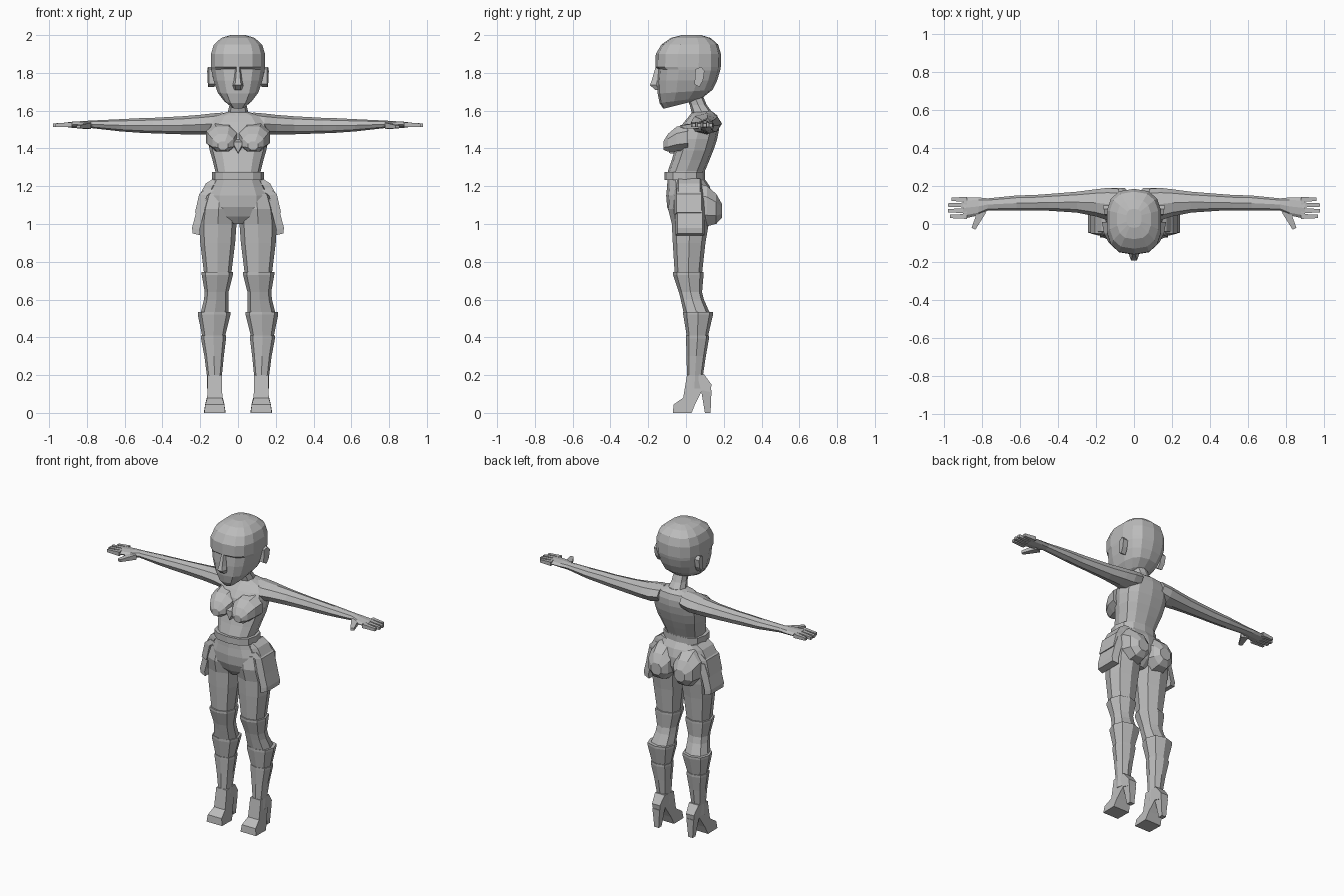
import bpy, bmesh
from math import cos, sin, pi, copysign
from mathutils import Vector

cube = bpy.data.objects.get("Cube")
if cube:
    bpy.data.objects.remove(cube, do_unlink=True)

skin = bpy.data.materials.new("plain grey")
skin.use_nodes = True
grey = (0.5, 0.5, 0.5, 1)
skin.diffuse_color = grey
skin.node_tree.nodes["Principled BSDF"].inputs["Base Color"].default_value = grey

CM = 0.01  # every dimension below is in hundredths of a unit


def loft(name, rings, side=1):
    """Skin a stack of equal rings, cap both ends; side=-1 mirrors it in x."""
    bm = bmesh.new()
    loops = [[bm.verts.new((p[0] * CM * side, p[1] * CM, p[2] * CM)) for p in ring] for ring in rings]
    count = len(loops[0])
    for low, high in zip(loops, loops[1:]):
        for i in range(count):
            j = (i + 1) % count
            bm.faces.new((low[i], low[j], high[j], high[i]))
    bm.faces.new(loops[0])
    bm.faces.new(loops[-1])
    bmesh.ops.recalc_face_normals(bm, faces=bm.faces)
    mesh = bpy.data.meshes.new(name)
    bm.to_mesh(mesh)
    bm.free()
    mesh.materials.append(skin)
    obj = bpy.data.objects.new(name, mesh)
    bpy.context.collection.objects.link(obj)
    return obj


def pair(name, rings):
    loft("left_" + name, rings)
    loft("right_" + name, rings, -1)


def outline(count, power=1.0, turn=0.0):
    """Unit rounded polygon; power under one makes it boxier."""
    for i in range(count):
        a = 2 * pi * (i + turn) / count
        yield tuple(copysign(abs(t) ** power, t) for t in (cos(a), sin(a)))


def flat_ring(z, front, back, x, half, z_back=None, count=8, power=0.8, turn=0.0):
    """Ring lying level, or tilted when z_back differs from z."""
    z_back = z if z_back is None else z_back
    mid, deep = (front + back) / 2, (back - front) / 2
    return [(x + half * u, mid + deep * v, z + (z_back - z) * (v + 1) / 2)
            for u, v in outline(count, power, turn)]


def upright_ring(x, y_low, y_high, z_low, z_high, count=8):
    """Ring facing along x, for the arms."""
    return [(x, (y_low + y_high) / 2 + (y_high - y_low) / 2 * u,
             (z_low + z_high) / 2 + (z_high - z_low) / 2 * v) for u, v in outline(count)]


def facing_ring(x, y, z, wide, tall, count=8):
    """Ring facing along y, for the bust, the seat and the ears."""
    return [(x + wide * u, y, z + tall * v) for u, v in outline(count, 0.9, 0.5)]


def bar(name, start, end, r_start, r_end, flat=1.0):
    """Four-sided tapering bar lying level."""
    start, end = Vector(start), Vector(end)
    across = (end - start).cross(Vector((0, 0, 1))).normalized()
    up = Vector((0, 0, flat))
    pair(name, [[p + r * (across * a + up * b) for a, b in ((1, 1), (-1, 1), (-1, -1), (1, -1))]
                for p, r in ((start, r_start), (end, r_end))])


# Head: front height, back height, front, back, half width
head = [(161, 165, -12, 4, 4), (164, 167, -14, 9, 7.5), (169, 171, -15, 14, 11),
        (176, 176, -15.2, 16.5, 13.2), (182, 181, -14.8, 18, 14.4), (183, 183, -16.2, 18.4, 14.6),
        (190, 190, -16, 18.5, 14.6), (195, 195, -13, 17, 13), (198.5, 198.5, -8, 13, 9),
        (200, 200, -2, 8, 4)]
loft("head", [flat_ring(zf, f, b, 0, w, zb, count=14, power=0.75, turn=0.5)
              for zf, zb, f, b, w in head])

# Nose: height, front, back, half width
loft("nose", [flat_ring(z, f, b, 0, w, count=6) for z, f, b, w in
              ((171, -16.5, -12, 2), (173.5, -19.5, -12, 2.8), (176, -18.5, -12, 2.2),
               (183, -16.4, -12, 1.3))])

# Ears: flat rims leaning out towards the back
pair("ear", [[(x + 0.18 * (y - 7), y, z) for y, z in
              ((4.5, 174), (7, 172.5), (9, 176), (9.8, 181), (8, 183.2), (5, 182))]
             for x in (12.5, 15.8)])

# Neck
loft("neck", [flat_ring(z, f, b, 0, w, count=8) for z, f, b, w in
              ((155, 0, 16, 8), (159, 3, 14, 5.5), (163, 2, 11, 4.5), (170, -1, 8, 4.2))])

# Torso down to the waist: height, front, back, half width
torso = [(124, -10, 9.5, 12), (128, -9.6, 10, 12), (134, -7.5, 12.5, 13.5), (139, -6, 14.5, 15),
         (145, -5.5, 16.5, 16), (150, -4, 17.5, 16), (154, -1, 17.5, 15.5),
         (157.5, 2, 16.5, 12), (159.5, 4, 14, 5)]
loft("torso", [flat_ring(z, f, b, 0, w, count=12) for z, f, b, w in torso])

# Bust: depth, centre x, centre height, radius
pair("bust", [facing_ring(x, y, z, r, r * 0.85) for y, x, z, r in
              ((1, 8.5, 146, 9), (-5, 8.2, 145, 8.2), (-9.5, 8, 143, 6), (-12, 8, 141.5, 2.8))])
loft("bust_centre", [[(-5, -5, 145), (5, -5, 145), (0, -4, 137)],
                     [(-3, -9, 143.5), (3, -9, 143.5), (0, -9, 137.5)]])

# Belt
loft("belt", [flat_ring(z, -11.3, 10, 0, 13.8, count=12) for z in (123.3, 127.5)])

# Pelvis
pelvis = [(100, -5, 8, 3), (104, -8, 12, 11), (109, -10, 14, 17), (115, -10.5, 14, 17),
          (120, -10, 12.5, 14.5), (124, -9.8, 9.8, 12.5)]
loft("pelvis", [flat_ring(z, f, b, 0, w, count=12) for z, f, b, w in pelvis])

# Seat
pair("seat", [facing_ring(x, y, z, w, h) for y, x, z, w, h in
              ((4, 9, 110, 9.5, 13), (11, 9, 109.5, 9, 11.5), (16, 9, 108, 7.5, 8.5),
               (19, 8.5, 107, 4, 4))])

# Legs in stepped sections: height, front, back, inner x, outer x
leg_parts = {
    "thigh": [(116, -8, 10, 2, 17), (108, -9.5, 13, 1, 19.5), (100, -7.5, 12, 0.8, 20.5),
              (90, -7, 10.3, 1.5, 20), (74, -6, 8.5, 3.5, 18)],
    "stocking": [(74.5, -6.8, 9.3, 2.7, 19.2), (73, -6.8, 9.3, 2.7, 19.2), (64, -3.8, 8.5, 5, 17.6),
                 (60, -2.8, 9.5, 5, 18), (52, -1, 13, 5, 20)],
    "boot_top": [(53.5, -1.5, 14.3, 4, 21.3), (52, -1.5, 14.3, 4, 21.3), (40, 0.5, 11.5, 7, 18.8)],
    "boot_shaft": [(41, 0, 12.2, 6.3, 19.6), (39.5, 0, 12.2, 6.3, 19.6), (30, 0.3, 10.5, 7.5, 17.8),
                   (20, 0.5, 9, 8.5, 16.5), (13, 0, 9, 8.5, 16.5)],
}
for part, rings in leg_parts.items():
    pair(part, [flat_ring(z, f, b, (i + o) / 2, (o - i) / 2) for z, f, b, i, o in rings])


def shoe_slice(side, profile):
    """Side profile (depth, height, half width) set to one flank of the foot."""
    return [(12.3 + side * w, y, z) for y, z, w in profile]


# High-heeled shoe
shoe = [(-7, 0, 5.6), (3, 0, 5.8), (5, 5, 5), (8.5, 12, 3.2), (13, 11, 2.5), (13.5, 15, 2.8),
        (9.5, 20.5, 3.5), (0.5, 20, 3.8), (-1.5, 8, 4), (-6.5, 4.5, 5)]
pair("shoe", [shoe_slice(s, shoe) for s in (-1, 1)])
heel = [(10, 0, 1.6), (13, 0, 1.6), (13.5, 12, 2.6), (8, 12, 2.8)]
pair("heel", [shoe_slice(s, heel) for s in (-1, 1)])

# Hip pouches: overlapping plates, each a strip of (x, height) with its y span
pouches = {"pouch_strap": ([(13, 124), (17, 121.5), (20, 116)], -5, 8.5),
           "pouch_flap": ([(16.5, 119), (20.5, 116), (22.8, 106)], -6, 9.2),
           "pouch_bag": ([(19.5, 114), (22, 107), (24.3, 98), (24, 95)], -5.5, 9.8)}
for name, (strip, front, back) in pouches.items():
    pair(name, [[(x - 4, front, z - 1), (x, front + 1, z), (x, back - 1, z), (x - 4, back, z - 1)]
                for x, z in strip])

# Arms: x, y range, z range
arm = [(8, 3, 18.5, 149, 159), (14, 2, 19, 147.5, 158.5), (20, 4, 18.3, 147.5, 157.8),
       (30, 6, 17, 147.5, 157), (45, 7, 15.8, 148, 156.2), (52, 7, 15.3, 148.3, 156),
       (62, 7, 15, 149, 155.5), (77, 7, 13.5, 150.7, 154.8), (82, 4.5, 14, 150.8, 154.5),
       (90, 2.8, 14, 151, 154)]
pair("arm", [upright_ring(*ring) for ring in arm])

# Fingers and thumb
for i, reach in enumerate((97, 98, 98, 96)):
    y = 4 + 3 * i
    bar("finger_" + str(i + 1), (88, y, 152.6), (reach, y, 152.3), 1.3, 0.9)
bar("thumb", (80, 7, 152), (84.5, -2.5, 151.5), 2.3, 1.1, 0.7)
